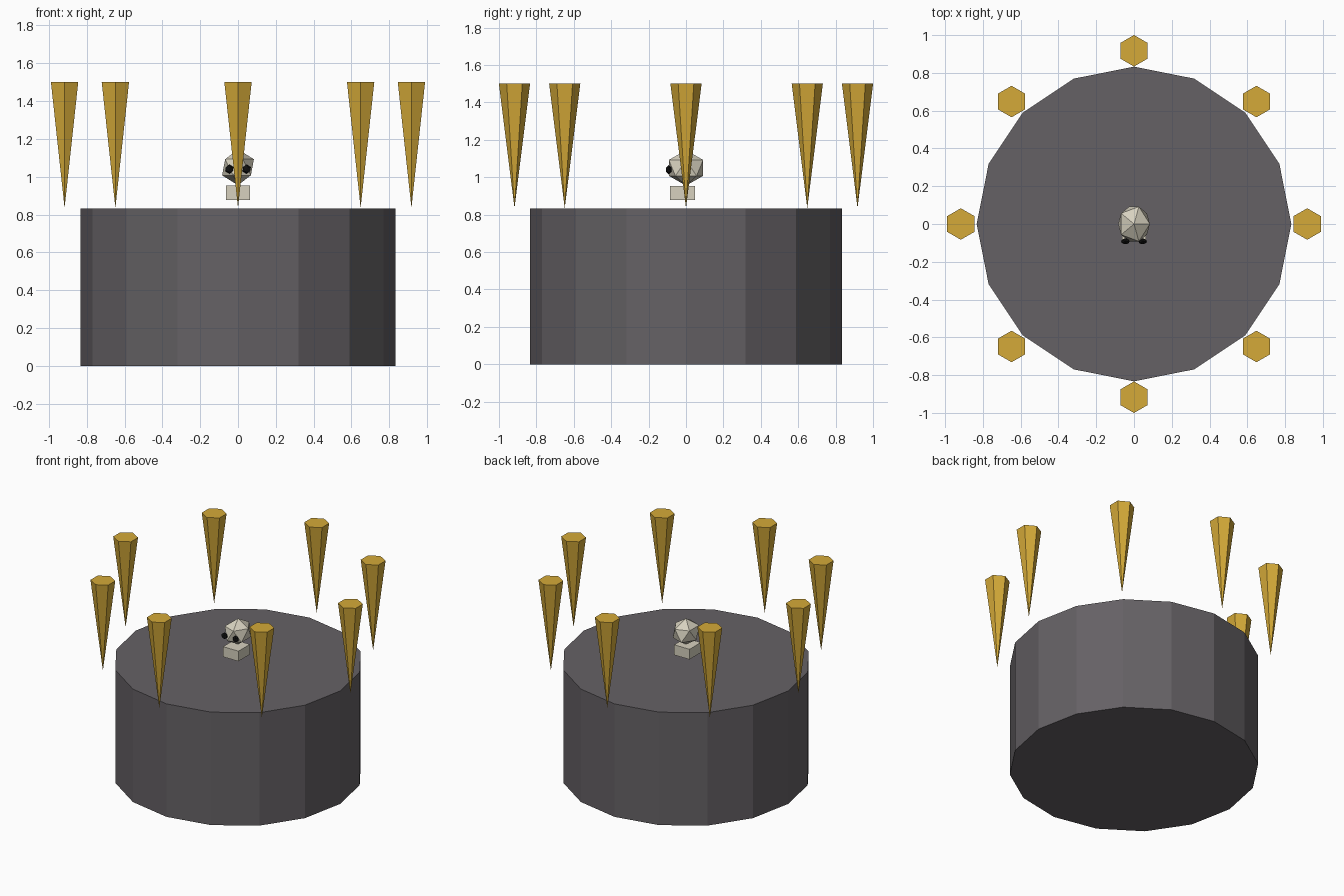
import bpy
from math import cos, sin, pi

if "Cube" in bpy.data.objects:
    bpy.data.objects.remove(bpy.data.objects["Cube"])


def material(name, rgb):
    m = bpy.data.materials.new(name)
    m.diffuse_color = (*rgb, 1)
    m.use_nodes = True
    m.node_tree.nodes["Principled BSDF"].inputs["Base Color"].default_value = m.diffuse_color
    return m


ROCK = material("dark_stone", (0.13, 0.12, 0.13))
GOLD = material("gold", (0.66, 0.40, 0.04))
BONE = material("bone", (0.68, 0.64, 0.52))
BLACK = material("black", (0.005, 0.005, 0.005))


def finish(name, mat):
    ob = bpy.context.object
    ob.name = name
    ob.data.materials.append(mat)
    return ob


def faceted_ball(name, loc, radii, mat):
    bpy.ops.mesh.primitive_ico_sphere_add(subdivisions=1, radius=1, location=loc)
    ob = finish(name, mat)
    ob.scale = radii
    return ob


# Sixteen-sided stone drum, with a corner on +x
R = 0.833
bpy.ops.mesh.primitive_cylinder_add(vertices=16, radius=R, depth=R, location=(0, 0, R / 2))
finish("stone_drum", ROCK)

# Ring of hanging six-sided spikes, points down, all facing the same way
SPIKE_TOP, SPIKE_TIP = 1.5, 0.835
for i in range(8):
    a = i * pi / 4
    bpy.ops.mesh.primitive_cone_add(
        vertices=6, radius1=0, radius2=0.0833, depth=SPIKE_TOP - SPIKE_TIP,
        location=(0.917 * cos(a), 0.917 * sin(a), (SPIKE_TOP + SPIKE_TIP) / 2))
    finish(f"spike_{i + 1}", GOLD)

# Skull: faceted cranium floating over a block jaw
faceted_ball("cranium", (0, 0, 1.05), (0.094, 0.108, 0.095), BONE)
bpy.ops.mesh.primitive_cube_add(size=1, location=(0, -0.018, 0.915))
finish("jaw", BONE).scale = (0.125, 0.133, 0.075)

# Eye sockets on the front of the skull
for side, x in (("left", -0.046), ("right", 0.046)):
    faceted_ball(f"eye_{side}", (x, -0.092, 1.04), (0.025, 0.017, 0.025), BLACK)
